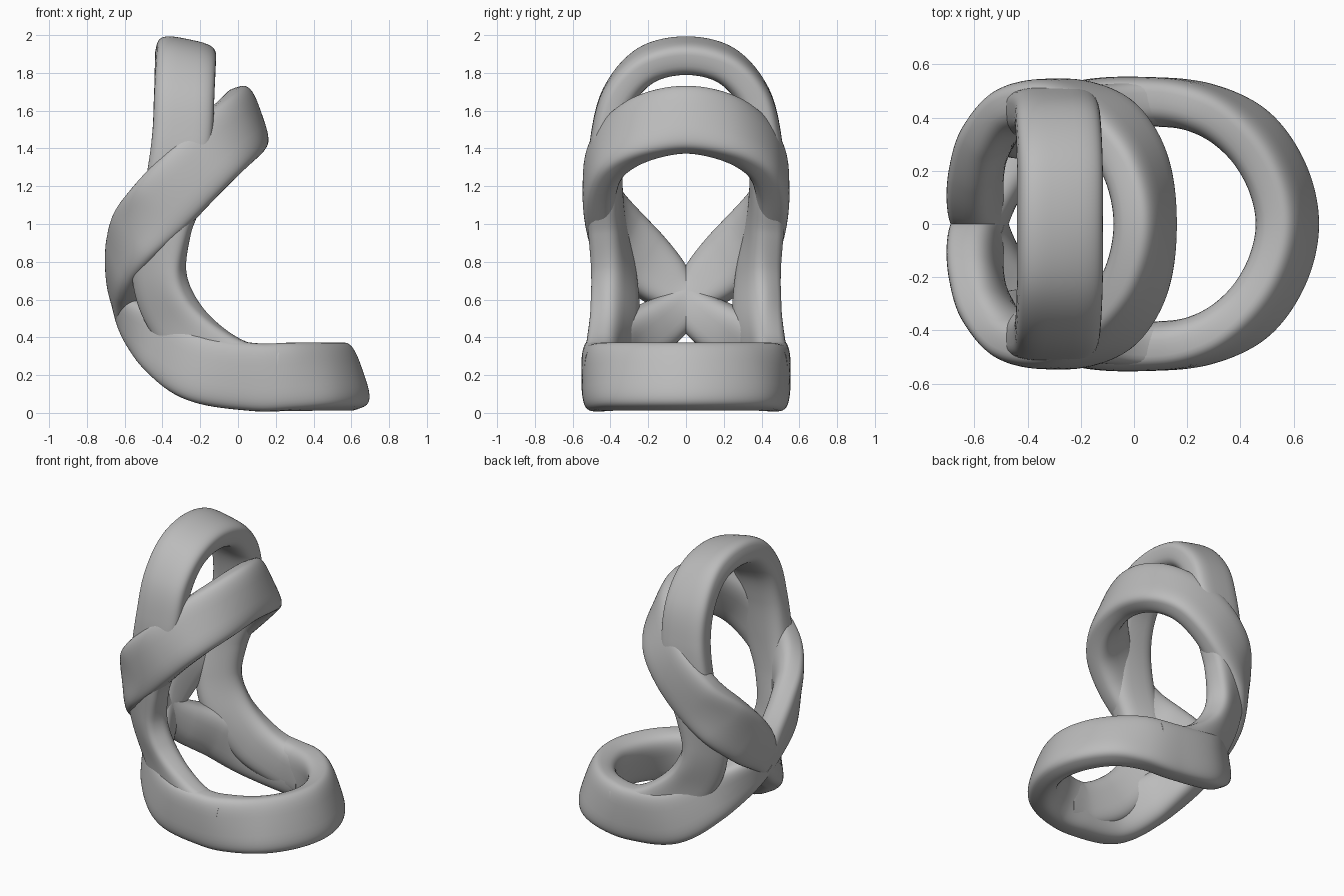
import bpy
import math
from mathutils import Vector

cube = bpy.data.objects.get("Cube")
if cube:
    bpy.data.objects.remove(cube, do_unlink=True)

grey = bpy.data.materials.new("plain grey")
grey.use_nodes = True
colour = (0.5, 0.5, 0.5, 1.0)
grey.diffuse_color = colour
grey.node_tree.nodes["Principled BSDF"].inputs["Base Color"].default_value = colour


def station(position, broad, width=1.0):
    """A path point and the band's broad axis there, scaled by its relative width."""
    return Vector(position), Vector(broad).normalized() * width


def mirrored(stations):
    flip = Vector((1, -1, 1))
    return [(p * flip, w * flip) for p, w in stations]


def spline(a, b, c, d, t):
    return 0.5 * (2 * b + (c - a) * t + (2 * a - 5 * b + 4 * c - d) * t * t
                  + (3 * b - a - 3 * c + d) * t ** 3)


def signed_power(value, power):
    return math.copysign(abs(value) ** power, value)


def band_profile(half_width, half_thickness, sides=40):
    """Flat outer face, rounder inner face."""
    points = []
    for i in range(sides):
        angle = math.tau * i / sides
        c, s = math.cos(angle), math.sin(angle)
        power = 0.5 if s > 0 else 0.75
        points.append((half_width * signed_power(c, 0.6),
                       half_thickness * signed_power(s, power)))
    return points


def sweep_band(name, stations, before, after, half_width, half_thickness, steps=14):
    padded = [before] + stations + [after]
    centres, broads = [], []
    for i in range(1, len(padded) - 2):
        group = padded[i - 1:i + 3]
        last = i == len(padded) - 3
        for k in range(steps + (1 if last else 0)):
            centres.append(spline(*[g[0] for g in group], k / steps))
            broads.append(spline(*[g[1] for g in group], k / steps))
    profile = band_profile(half_width, half_thickness)
    sides, verts, faces = len(profile), [], []
    final = len(centres) - 1
    for i, centre in enumerate(centres):
        tangent = (centres[min(i + 1, final)] - centres[max(i - 1, 0)]).normalized()
        width = broads[i].length
        broad = (broads[i] - tangent * broads[i].dot(tangent)).normalized()
        outward = tangent.cross(broad)
        verts += [centre + broad * u * width + outward * v for u, v in profile]
    for i in range(final):
        for j in range(sides):
            a, b = i * sides + j, i * sides + (j + 1) % sides
            faces.append((a, b, b + sides, a + sides))
    # end caps
    faces.append(tuple(reversed(range(sides))))
    faces.append(tuple(range(final * sides, (final + 1) * sides)))
    mesh = bpy.data.meshes.new(name)
    mesh.from_pydata(verts, [], faces)
    mesh.materials.append(grey)
    mesh.update()
    obj = bpy.data.objects.new(name, mesh)
    bpy.context.collection.objects.link(obj)
    bpy.ops.object.select_all(action="DESELECT")
    obj.select_set(True)
    bpy.context.view_layer.objects.active = obj
    # consistent outward normals
    bpy.ops.object.mode_set(mode="EDIT")
    bpy.ops.mesh.select_all(action="SELECT")
    bpy.ops.mesh.normals_make_consistent(inside=False)
    bpy.ops.object.mode_set(mode="OBJECT")
    bpy.ops.object.shade_smooth_by_angle(angle=math.radians(40))


# upper loop, from its front tip down one side towards the crossing
upper = [
    station((0.04, 0, 1.55), (-0.33, 0, 0.95)),
    station((0.0, 0.22, 1.505), (-0.4, -0.05, 0.9)),
    station((-0.11, 0.38, 1.4), (-0.55, -0.05, 0.8)),
    station((-0.25, 0.45, 1.26), (-0.65, 0, 0.73)),
    station((-0.4, 0.44, 1.1), (-0.68, -0.1, 0.7)),
    station((-0.52, 0.36, 0.95), (-0.48, -0.4, 0.75)),
    station((-0.58, 0.24, 0.82), (-0.3, -0.5, 0.8), 0.95),
    station((-0.595, 0.12, 0.7), (-0.25, -0.5, 0.8), 0.82),
]

# base loop, from its front tip back to the crossing
lower = [
    station((0.575, 0, 0.19), (-0.33, 0, 0.95)),
    station((0.535, 0.18, 0.19), (-0.3, -0.12, 0.95)),
    station((0.43, 0.335, 0.19), (-0.2, -0.2, 0.95)),
    station((0.27, 0.43, 0.19), (-0.08, -0.1, 1)),
    station((0.08, 0.46, 0.19), (0, 0, 1)),
    station((-0.2, 0.445, 0.235), (0.15, 0, 1)),
    station((-0.385, 0.325, 0.355), (0.2, 0, 1), 0.92),
    station((-0.505, 0.15, 0.465), (-0.05, 0, 1), 0.76),
]

# the loop crosses itself at the back, where its two ends also meet
crossing = station((-0.575, 0, 0.575), (-0.25, 0, 1), 0.62)
path = [crossing] + mirrored(lower)[:0:-1] + lower
path += [crossing] + mirrored(upper)[:0:-1] + upper + [crossing]
sweep_band("twisted_loop", path, upper[-1], mirrored(lower)[-1], 0.18, 0.092)

# tall arch whose legs sweep forward into the base loop
arch = [
    station((-0.28, 0, 1.89), (0.97, 0, -0.2)),
    station((-0.28, 0.21, 1.84), (0.97, 0, -0.2)),
    station((-0.285, 0.355, 1.68), (1, 0, -0.1)),
    station((-0.295, 0.415, 1.46), (1, 0, 0)),
    station((-0.33, 0.43, 1.2), (1, 0.1, 0)),
    station((-0.39, 0.415, 0.98), (1, 0.25, 0), 0.9),
    station((-0.415, 0.38, 0.74), (0.9, 0.5, 0.1), 0.9),
    station((-0.345, 0.375, 0.53), (0.78, 0.55, 0.35), 0.95),
    station((-0.17, 0.42, 0.32), (0.55, 0.2, 0.8)),
    station((0.04, 0.455, 0.21), (0.1, 0, 1)),
    station((0.2, 0.448, 0.19), (0, 0, 1)),
]
legs = arch[::-1] + mirrored(arch)[1:]
sweep_band("tall_arch", legs, legs[0], legs[-1], 0.16, 0.09)
